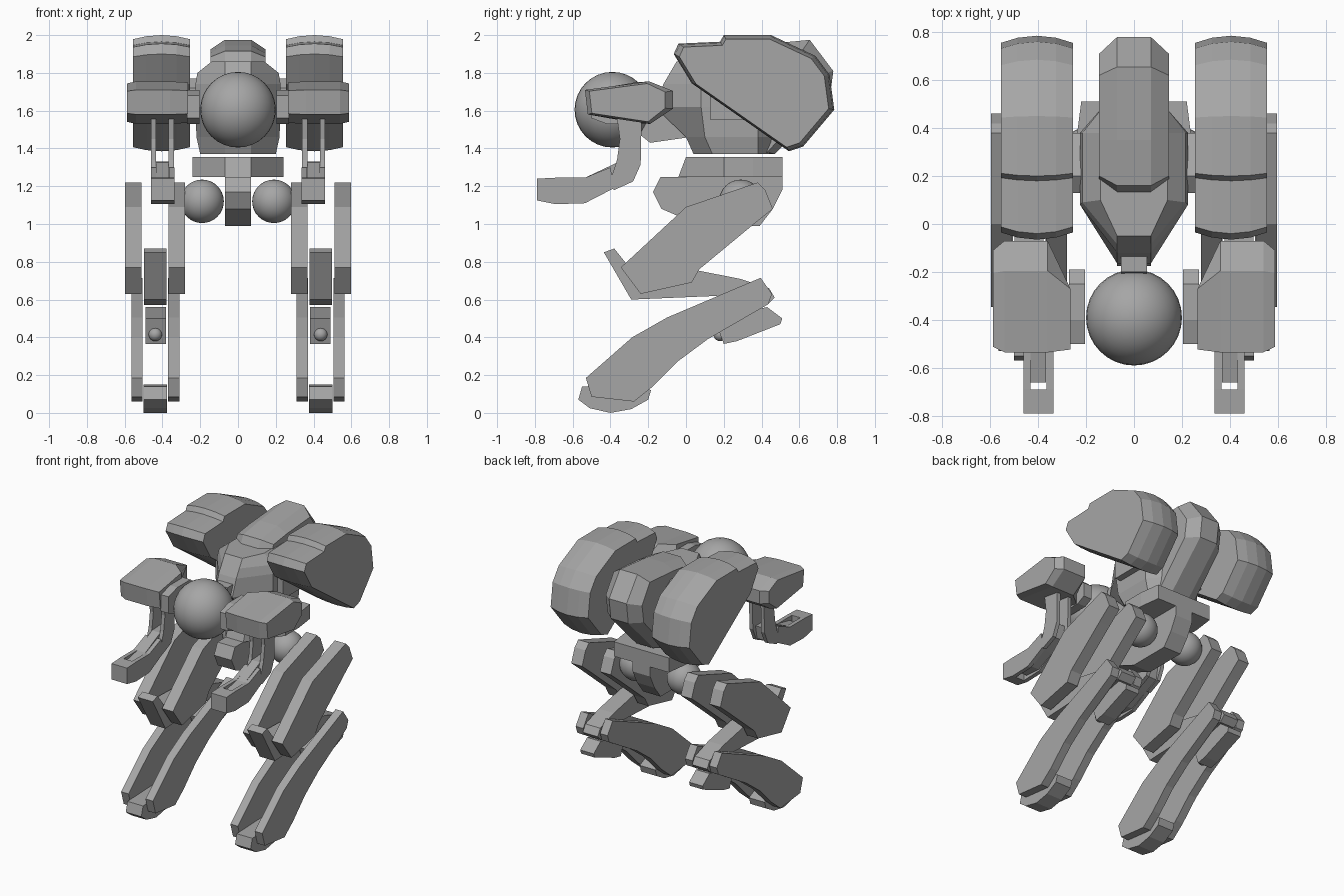
import bpy, bmesh

grey = bpy.data.materials.new("armour_grey")
grey.diffuse_color = (0.38, 0.38, 0.38, 1)


def finish(name, bm, smooth=False):
    bmesh.ops.recalc_face_normals(bm, faces=bm.faces)
    for f in bm.faces:
        f.smooth = smooth
    me = bpy.data.meshes.new(name)
    bm.to_mesh(me)
    bm.free()
    me.materials.append(grey)
    bpy.context.collection.objects.link(bpy.data.objects.new(name, me))


def loft(name, rings):
    """Skin a list of equal-length point rings and cap both ends."""
    bm = bmesh.new()
    vs = [[bm.verts.new(p) for p in r] for r in rings]
    n = len(vs[0])
    for a, b in zip(vs, vs[1:]):
        for i in range(n):
            bm.faces.new((a[i], a[(i + 1) % n], b[(i + 1) % n], b[i]))
    bm.faces.new(vs[0])
    bm.faces.new(vs[-1])
    finish(name, bm)


def plate(name, profile, x0, x1):
    """Side profile of (y, z) points extruded across x."""
    loft(name, [[(x, y, z) for y, z in profile] for x in (x0, x1)])


def layers(name, profile, steps):
    """Side profile swept over x; each step is (x, scale, furthest back y)."""
    cy = (min(p[0] for p in profile) + max(p[0] for p in profile)) / 2
    cz = (min(p[1] for p in profile) + max(p[1] for p in profile)) / 2
    loft(name, [[(x, min(cy + (y - cy) * s, lim), cz + (z - cz) * s) for y, z in profile]
                for x, s, lim in steps])


def ball(name, centre, r):
    bm = bmesh.new()
    bmesh.ops.create_uvsphere(bm, u_segments=32, v_segments=16, radius=r)
    bmesh.ops.translate(bm, verts=bm.verts, vec=centre)
    finish(name, bm, True)


# head and neck
ball("head", (0, -0.39, 1.605), 0.2)
plate("neck", [(-0.24, 1.47), (-0.19, 1.43), (0.02, 1.46), (0.02, 1.7), (-0.2, 1.7)], -0.055, 0.055)

# torso: stacked plan outlines (z, front y, shoulder y, back y, half width)
torso = []
for z, f, s, b, w in [(1.37, 0.04, 0.14, 0.44, 0.2), (1.46, 0.0, 0.1, 0.48, 0.22),
                      (1.62, -0.165, 0.08, 0.5, 0.225), (1.74, -0.12, 0.08, 0.5, 0.225),
                      (1.8, -0.085, 0.09, 0.5, 0.215), (1.86, -0.05, 0.1, 0.48, 0.14)]:
    half = [(0.07, f), (w, s), (w, 0.38), (0.12, b)]
    torso.append([(x, y, z) for x, y in half] + [(-x, y, z) for x, y in reversed(half)])
loft("torso", torso)

# spine hump with chamfered sides
spine = [(0.125, 1.84), (0.16, 1.915), (0.35, 1.945), (0.655, 1.975), (0.78, 1.81),
         (0.76, 1.66), (0.47, 1.37), (0.3, 1.37)]
inner = [(0.175, 1.83), (0.2, 1.885), (0.35, 1.905), (0.62, 1.925), (0.71, 1.79),
         (0.69, 1.66), (0.43, 1.38), (0.3, 1.38)]
loft("spine", [[(x, y, z) for y, z in p] for x, p in
               [(-0.145, inner), (-0.07, spine), (0.07, spine), (0.145, inner)]])

# pelvis: wide upper block over a narrow keel
hip_plan = [(0.07, 0.0), (0.24, 0.2), (0.24, 0.355), (0.22, 0.51)]
outline = hip_plan + [(-x, y) for x, y in reversed(hip_plan)]
loft("pelvis", [[(x, y - (0.04 if y < 0.1 and z < 1.3 else 0), z) for x, y in outline]
                for z in (1.25, 1.355)])
plate("pelvis_keel", [(-0.135, 1.25), (-0.175, 1.17), (-0.13, 1.08), (0.08, 0.99), (0.39, 0.99),
                      (0.46, 1.08), (0.51, 1.18), (0.51, 1.25)], -0.07, 0.07)

POD = [(-0.065, 1.9), (-0.04, 1.955), (0.18, 1.965), (0.2, 2.0), (0.45, 2.0), (0.685, 1.89),
       (0.76, 1.79), (0.785, 1.605), (0.62, 1.41), (0.545, 1.385), (0.03, 1.745)]
SHOULDER = [(-0.535, 1.71), (-0.195, 1.755), (-0.07, 1.705), (-0.07, 1.61), (-0.19, 1.53), (-0.52, 1.58)]
UPPER_ARM = [(-0.365, 1.56), (-0.35, 1.45), (-0.365, 1.34), (-0.41, 1.2), (-0.38, 1.18),
             (-0.28, 1.225), (-0.24, 1.315), (-0.235, 1.56)]
FOREARM = [(-0.66, 1.13), (-0.66, 1.22), (-0.535, 1.245), (-0.365, 1.325), (-0.27, 1.33),
           (-0.29, 1.23), (-0.4, 1.18), (-0.535, 1.12)]
THIGH = [(0.38, 1.22), (0.42, 1.18), (0.46, 1.08), (0.36, 1.0), (0.07, 0.76), (0.03, 0.69),
         (-0.24, 0.63), (-0.345, 0.77), (0.0, 1.09), (0.19, 1.155)]
KNEE = [(-0.435, 0.85), (-0.38, 0.87), (-0.3, 0.77), (0.03, 0.76), (0.285, 0.71), (0.44, 0.66),
        (0.47, 0.61), (0.43, 0.57), (0.18, 0.62), (-0.29, 0.6)]
SHIN = [(0.395, 0.715), (0.455, 0.63), (0.435, 0.575), (0.115, 0.39), (-0.04, 0.275), (-0.175, 0.14),
        (-0.275, 0.06), (-0.5, 0.085), (-0.53, 0.185), (-0.285, 0.4), (-0.1, 0.505)]
CALF = [(0.15, 0.5), (0.2, 0.365), (0.27, 0.38), (0.5, 0.47), (0.51, 0.5), (0.43, 0.56)]
FOOT = [(-0.55, 0.14), (-0.57, 0.07), (-0.51, 0.025), (-0.4, 0.0), (-0.29, 0.02), (-0.2, 0.07),
        (-0.185, 0.12), (-0.25, 0.15)]

for s, side in ((1, "right"), (-1, "left")):
    def pair(name, profile, *spans):
        for i, (a, b) in enumerate(spans):
            plate(f"{side}_{name}_{i + 1}", profile, s * a, s * b)

    # back pod with ridged middle, and its mount on the torso
    layers(f"{side}_pod", POD, [(s * (0.405 + d), k, 9) for d, k in
           ((-0.15, 0.93), (-0.08, 0.98), (0, 1), (0.08, 0.98), (0.15, 0.93))])
    pair("pod_mount", [(0.13, 1.55), (0.13, 1.72), (0.2, 1.77), (0.38, 1.7), (0.38, 1.55)], (0.2, 0.27))

    # shoulder block and disc beside the head
    layers(f"{side}_shoulder", SHOULDER, [(s * x, k, l) for x, k, l in
           ((0.265, 0.95, -0.27), (0.36, 1, 9), (0.54, 1, 9), (0.588, 0.9, -0.11))])
    pair("shoulder_plate", [(-0.5, 1.56), (-0.5, 1.68), (-0.4, 1.71), (-0.25, 1.71), (-0.19, 1.66),
                            (-0.19, 1.56), (-0.25, 1.53), (-0.42, 1.53)], (0.205, 0.27))

    # arm links, forearm and forked hand
    pair("upper_arm", UPPER_ARM, (0.34, 0.367), (0.433, 0.46))
    pair("forearm", FOREARM, (0.367, 0.433))
    pair("hand", [(-0.79, 1.125), (-0.79, 1.24), (-0.69, 1.245), (-0.69, 1.105)], (0.335, 0.46))
    pair("hand_prong", [(-0.69, 1.105), (-0.69, 1.245), (-0.535, 1.245), (-0.4, 1.3), (-0.38, 1.19),
                        (-0.535, 1.11)], (0.335, 0.365), (0.432, 0.46))

    # leg: hip joint, paired plates and the links between them
    ball(f"{side}_hip_joint", (s * 0.19, 0.29, 1.12), 0.115)
    pair("thigh", THIGH, (0.28, 0.367), (0.51, 0.597))
    pair("knee_link", KNEE, (0.378, 0.498))
    pair("shin", SHIN, (0.31, 0.37), (0.505, 0.565))
    pair("calf_block", CALF, (0.382, 0.49))
    ball(f"{side}_calf_joint", (s * 0.438, 0.18, 0.415), 0.035)
    pair("foot", FOOT, (0.375, 0.5))
